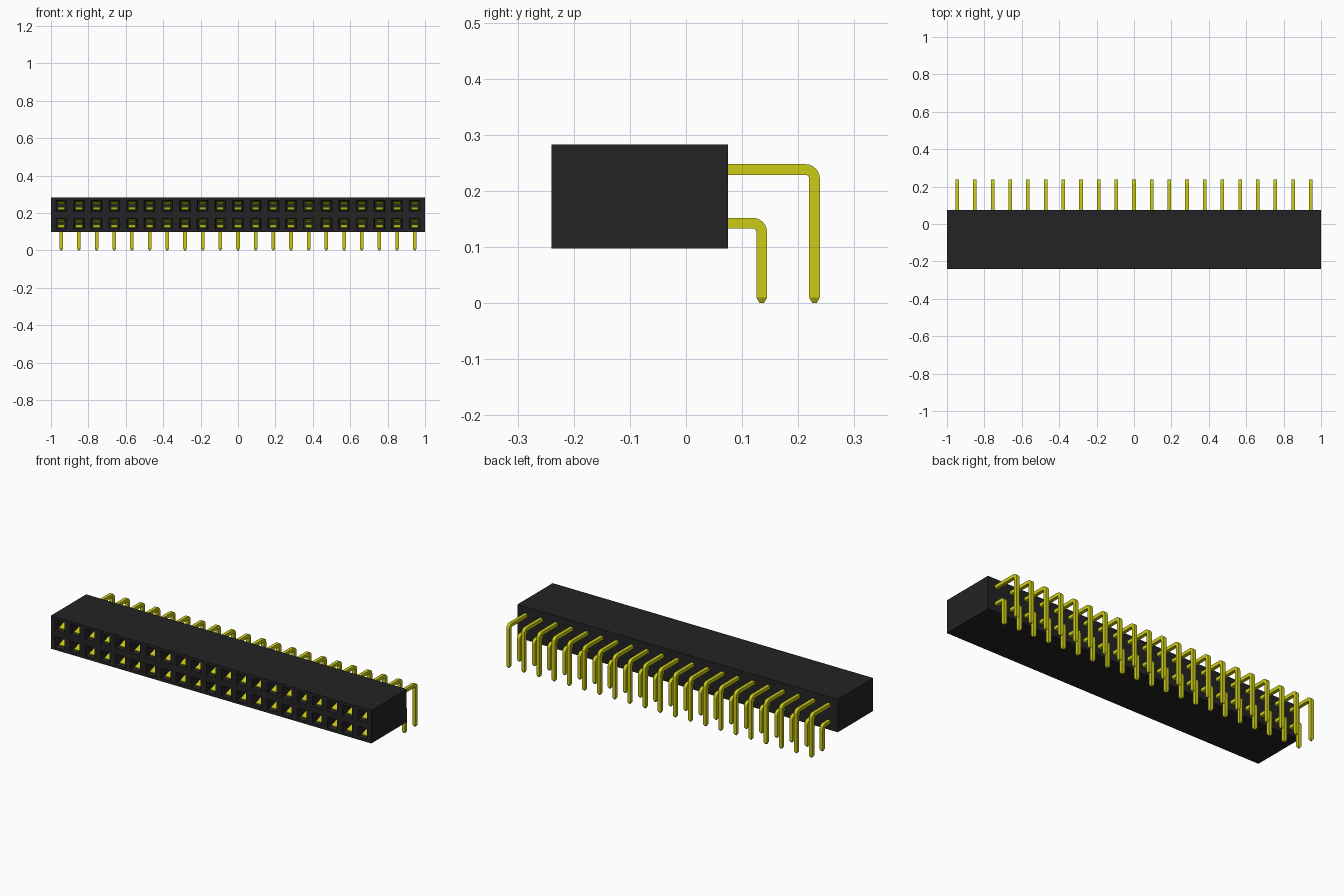
import bpy, bmesh
from mathutils import Vector
from math import sin, cos, pi

if "Cube" in bpy.data.objects:
    bpy.data.objects.remove(bpy.data.objects["Cube"], do_unlink=True)

COLUMNS, PITCH = 21, 0.0945
ROWS = {"lower": (0.1425, 0.135), "upper": (0.238, 0.229)}   # row height, leg y
FRONT, BACK, BOTTOM, TOP = -0.24, 0.075, 0.097, 0.283
HOLE, PIN = 0.029, 0.0095                                    # half widths
columns = [(i - COLUMNS // 2) * PITCH for i in range(COLUMNS)]


def material(name, rgb):
    m = bpy.data.materials.new(name)
    m.use_nodes = True
    m.diffuse_color = (*rgb, 1)
    m.node_tree.nodes["Principled BSDF"].inputs["Base Color"].default_value = (*rgb, 1)
    return m


black = material("black plastic", (0.017, 0.017, 0.018))
gold = material("gold metal", (0.6, 0.6, 0.008))


def to_mesh(bm, name, mat):
    bmesh.ops.recalc_face_normals(bm, faces=bm.faces)
    me = bpy.data.meshes.new(name)
    bm.to_mesh(me)
    bm.free()
    me.materials.append(mat)
    return me


def place(name, me, location=(0, 0, 0)):
    ob = bpy.data.objects.new(name, me)
    ob.location = location
    bpy.context.collection.objects.link(ob)


def sweep(bm, sections):
    """Skin a closed solid through rings with equal point counts."""
    rings = [[bm.verts.new(p) for p in s] for s in sections]
    n = len(rings[0])
    for a, b in zip(rings, rings[1:]):
        for i in range(n):
            j = (i + 1) % n
            bm.faces.new((a[i], a[j], b[j], b[i]))
    bm.faces.new(rings[0])
    bm.faces.new(rings[-1])


# Housing: front grid with socket cells, walls and back
bm = bmesh.new()
xs = [-1] + [x + s * HOLE for x in columns for s in (-1, 1)] + [1]
zs = [BOTTOM] + [z + s * HOLE for z, _ in ROWS.values() for s in (-1, 1)] + [TOP]
grid = [[bm.verts.new((x, FRONT, z)) for z in zs] for x in xs]
cells = []
for i in range(len(xs) - 1):
    for j in range(len(zs) - 1):
        f = bm.faces.new((grid[i][j], grid[i + 1][j], grid[i + 1][j + 1], grid[i][j + 1]))
        if i % 2 and j % 2:
            cells.append(f)
rim = [e for e in bm.edges if e.is_boundary]
walls = bmesh.ops.extrude_edge_only(bm, edges=rim)["geom"]
bmesh.ops.translate(bm, vec=(0, BACK - FRONT, 0),
                    verts=[g for g in walls if isinstance(g, bmesh.types.BMVert)])
bm.normal_update()
# Chamfered mouth, then straight socket
bmesh.ops.inset_individual(bm, faces=cells, thickness=0.006, depth=-0.012)
bmesh.ops.inset_individual(bm, faces=cells, thickness=0.0005, depth=-0.2)
bmesh.ops.holes_fill(bm, edges=[e for e in bm.edges if e.is_boundary], sides=0)
place("housing", to_mesh(bm, "housing", black))


# Bent square pin with a tapered tip
def pin_mesh(name, z, leg_y, radius=0.016):
    def ring(center, normal, h=PIN):
        c, n, x = Vector(center), Vector(normal), Vector((1, 0, 0))
        return [c + x * a * h + n * b * h for a, b in ((-1, -1), (1, -1), (1, 1), (-1, 1))]

    sections = [ring((0, -0.02, z), (0, 0, 1))]
    for k in range(7):
        t = k / 6 * pi / 2
        sections.append(ring((0, leg_y - radius + radius * sin(t), z - radius + radius * cos(t)),
                             (0, sin(t), cos(t))))
    sections.append(ring((0, leg_y, 0.01), (0, 1, 0)))
    sections.append(ring((0, leg_y, 0), (0, 1, 0), PIN * 0.4))
    bm = bmesh.new()
    sweep(bm, sections)
    return to_mesh(bm, name, gold)


# Pair of spring leaves that pinch together inside a socket
def contact_mesh():
    bm = bmesh.new()
    profile = ((-0.222, 0.019), (-0.18, 0.005), (-0.15, 0.005), (-0.03, 0.015))
    for side in (-1, 1):
        sweep(bm, [[(sx * 0.018, y, side * (h + t)) for sx, t in
                    ((-1, 0), (1, 0), (1, 0.004), (-1, 0.004))] for y, h in profile])
    return to_mesh(bm, "contact", gold)


contact = contact_mesh()
for row, (z, leg_y) in ROWS.items():
    pin = pin_mesh(row + "_pin", z, leg_y)
    for i, x in enumerate(columns):
        place(f"{row}_pin_{i + 1}", pin, (x, 0, 0))
        place(f"{row}_contact_{i + 1}", contact, (x, 0, z))
